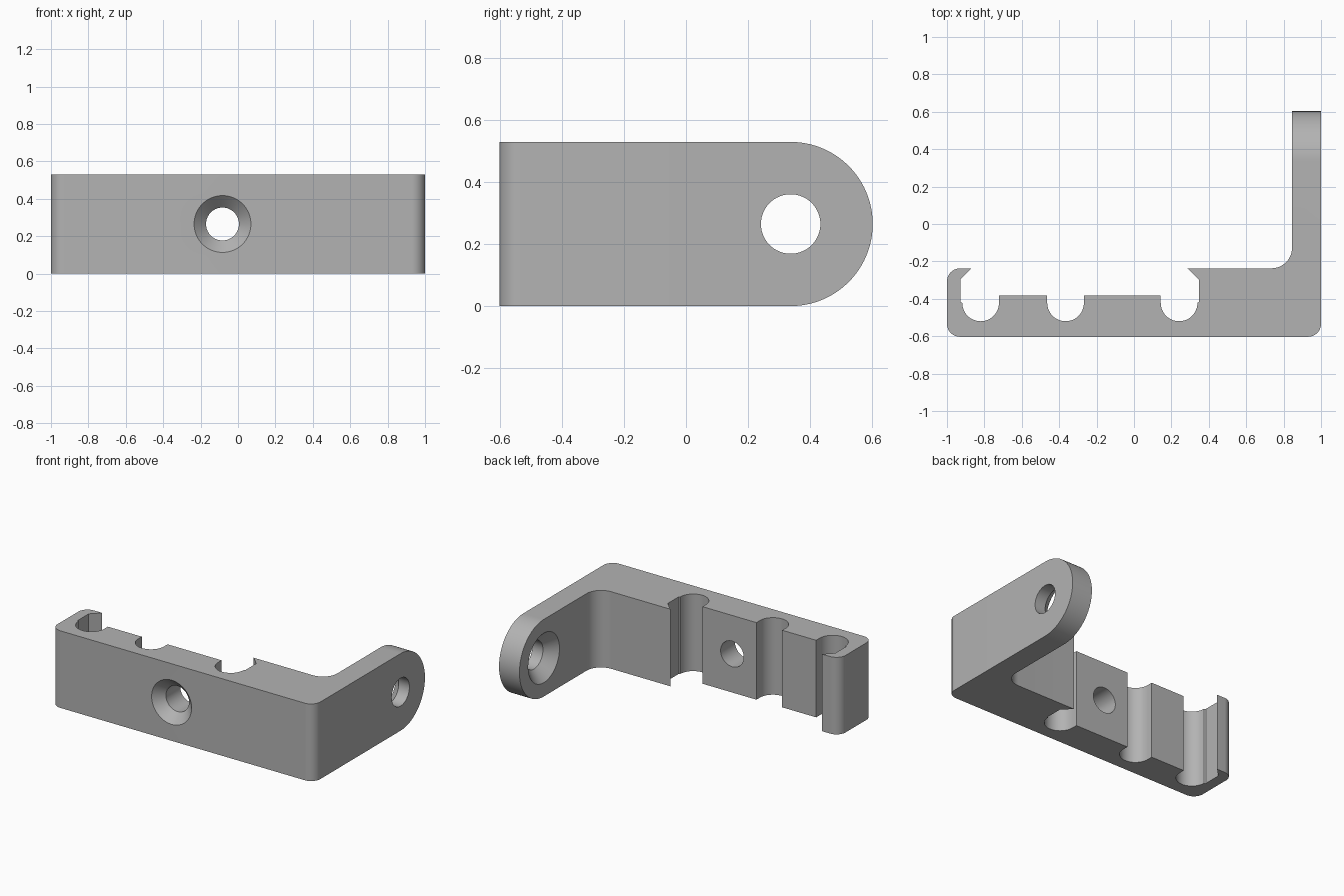
import bpy
import bmesh
from math import cos, sin, pi, radians
from mathutils import Matrix, Vector

if "Cube" in bpy.data.objects:
    bpy.data.objects.remove(bpy.data.objects["Cube"])

HEIGHT = 0.53
MID = HEIGHT / 2
DEPTH = 0.603      # half size along y
WALL = 0.845       # inner face of the arm
EYE_Y = DEPTH - MID


def arc(cx, cy, r, start, end, steps=12):
    """Points along an arc, angles in degrees."""
    angles = [radians(start + (end - start) * i / steps) for i in range(steps + 1)]
    return [(cx + r * cos(a), cy + r * sin(a)) for a in angles]


def make_object(name, bm):
    bmesh.ops.recalc_face_normals(bm, faces=bm.faces)
    mesh = bpy.data.meshes.new(name)
    bm.to_mesh(mesh)
    bm.free()
    obj = bpy.data.objects.new(name, mesh)
    bpy.context.collection.objects.link(obj)
    return obj


def prism(name, points, place, sweep):
    """Extrude a closed outline; place maps its 2D points into space."""
    bm = bmesh.new()
    face = bm.faces.new([bm.verts.new(place(*p)) for p in points])
    new = bmesh.ops.extrude_face_region(bm, geom=[face])["geom"]
    bmesh.ops.translate(bm, vec=sweep, verts=[v for v in new if isinstance(v, bmesh.types.BMVert)])
    return make_object(name, bm)


def screw_cutter(name, origin, direction, hole, head, length):
    """Countersunk hole shape, entering a face at origin along direction."""
    step = head - hole
    profile = [(head + 0.05, -0.05), (hole, step), (hole, length)]
    turn = Vector((0, 0, 1)).rotation_difference(Vector(direction)).to_matrix().to_4x4()
    bm = bmesh.new()
    rings = [[bm.verts.new((x, y, t)) for x, y in arc(0, 0, r, 0, 360, 64)[:-1]]
             for r, t in profile]
    for a, b in zip(rings, rings[1:]):
        for i in range(len(a)):
            j = (i + 1) % len(a)
            bm.faces.new((a[i], a[j], b[j], b[i]))
    bm.faces.new(rings[0])
    bm.faces.new(rings[-1])
    bm.transform(Matrix.Translation(origin) @ turn)
    return make_object(name, bm)


def combine(target, cutter, operation):
    mod = target.modifiers.new("cut", "BOOLEAN")
    mod.operation = operation
    mod.solver = "EXACT"
    mod.object = cutter
    bpy.context.view_layer.objects.active = target
    bpy.ops.object.modifier_apply(modifier=mod.name)
    bpy.data.objects.remove(cutter)


# Plan outline: base bar with three channels, end hook and side arm
R, CH, CY, TOP, SEAT = 0.07, 0.098, -0.422, -0.237, -0.383
outline = arc(-1 + R, -DEPTH + R, R, 180, 270)
outline += arc(1 - R, -DEPTH + R, R, 270, 360)
outline += [(1, DEPTH), (WALL, DEPTH)]
outline += arc(WALL - 0.11, TOP + 0.11, 0.11, 0, -90)
outline += [(0.285, TOP), (0.347, -0.297), (0.347, CY + 0.005)]
outline += arc(0.241, CY, CH, 0, -180, 24) + [(0.143, SEAT)]
outline += [(-0.268, SEAT)] + arc(-0.366, CY, CH, 0, -180, 24) + [(-0.464, SEAT)]
outline += [(-0.722, SEAT)] + arc(-0.82, CY, CH, 0, -180, 24)
outline += [(-0.928, CY + 0.005), (-0.928, -0.297), (-0.868, TOP)]
outline += arc(-1 + R, TOP - R, R, 90, 180)
bracket = prism("bracket", outline, lambda x, y: (x, y, 0), (0, 0, HEIGHT))

# Rounded end of the arm
side = [(-1, -0.1), (0, -0.1), (0, 0)] + arc(EYE_Y, MID, MID, -90, 90, 48)
side += [(0, HEIGHT), (0, HEIGHT + 0.1), (-1, HEIGHT + 0.1)]
combine(bracket, prism("end_shape", side, lambda y, z: (-1.5, y, z), (3, 0, 0)), "INTERSECT")

# Countersunk screw holes in the bar and the arm
combine(bracket, screw_cutter("bar_hole", (-0.083, -DEPTH, MID), (0, 1, 0),
                              0.088, 0.152, 0.5), "DIFFERENCE")
combine(bracket, screw_cutter("arm_hole", (WALL, EYE_Y, MID), (1, 0, 0),
                              0.096, 0.17, 0.5), "DIFFERENCE")

# Single grey finish
grey = bpy.data.materials.new("plain grey")
colour = (0.45, 0.45, 0.45, 1)
grey.use_nodes = True
grey.diffuse_color = colour
grey.node_tree.nodes["Principled BSDF"].inputs["Base Color"].default_value = colour
bracket.data.materials.clear()
bracket.data.materials.append(grey)

bpy.ops.object.select_all(action="DESELECT")
bracket.select_set(True)
bpy.context.view_layer.objects.active = bracket
bpy.ops.object.shade_smooth_by_angle(angle=radians(25))
